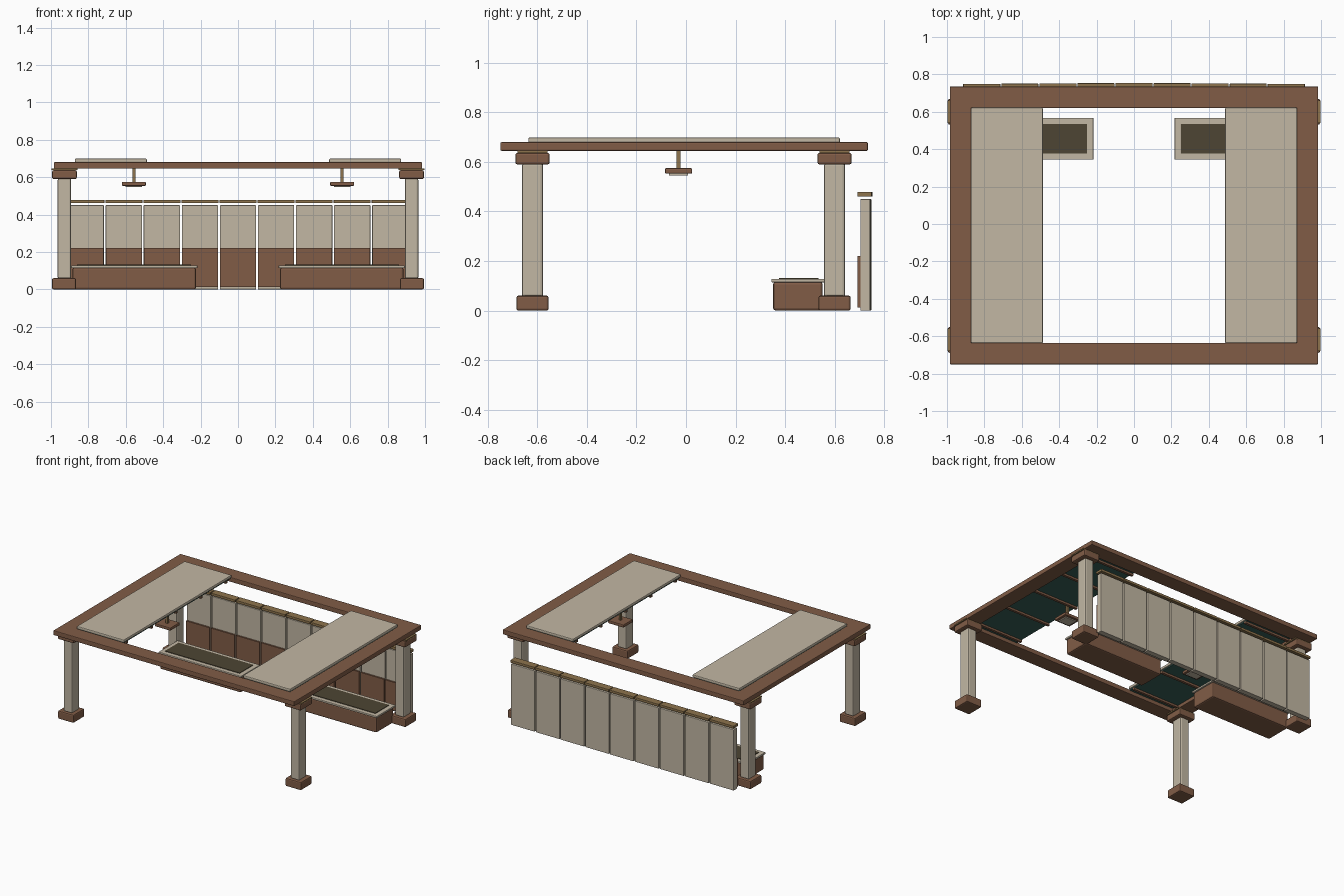
import bpy, bmesh
from mathutils import Vector

if "Cube" in bpy.data.objects:
    bpy.data.objects.remove(bpy.data.objects["Cube"])


def material(name, rgb):
    m = bpy.data.materials.new(name)
    m.diffuse_color = (*rgb, 1)
    m.use_nodes = True
    m.node_tree.nodes["Principled BSDF"].inputs["Base Color"].default_value = m.diffuse_color
    return m


BROWN = material("brown wood", (0.22, 0.108, 0.062))
CREAM = material("cream paint", (0.54, 0.475, 0.37))
TAN = material("tan trim", (0.27, 0.175, 0.075))
SOIL = material("dark soil", (0.075, 0.06, 0.033))
TEAL = material("dark teal glass", (0.04, 0.115, 0.10))


def finish(name, bm, mat, bevel):
    bmesh.ops.recalc_face_normals(bm, faces=bm.faces)
    me = bpy.data.meshes.new(name)
    bm.to_mesh(me)
    bm.free()
    me.materials.append(mat)
    ob = bpy.data.objects.new(name, me)
    bpy.context.collection.objects.link(ob)
    if bevel:
        mod = ob.modifiers.new("edge bevel", "BEVEL")
        mod.width = bevel
        mod.segments = 2
        mod.limit_method = "ANGLE"
    return ob


def box(name, xs, ys, zs, mat, bevel=0.0):
    bm = bmesh.new()
    bmesh.ops.create_cube(bm, size=1)
    for v in bm.verts:
        v.co = Vector([(a + b) / 2 + c * abs(b - a) for (a, b), c in zip((xs, ys, zs), v.co)])
    return finish(name, bm, mat, bevel)


def cbox(name, x, y, hx, hy, zs, mat, bevel=0.0):
    return box(name, (x - hx, x + hx), (y - hy, y + hy), zs, mat, bevel)


def ring(name, xs, ys, zs, wx, wy, mat, bevel):
    """Rectangular frame with an open centre."""
    bm = bmesh.new()
    def loop(dx, dy, z):
        return [bm.verts.new((x, y, z)) for x, y in (
            (xs[0] + dx, ys[0] + dy), (xs[1] - dx, ys[0] + dy),
            (xs[1] - dx, ys[1] - dy), (xs[0] + dx, ys[1] - dy))]
    loops = [loop(0, 0, zs[0]), loop(0, 0, zs[1]), loop(wx, wy, zs[1]), loop(wx, wy, zs[0])]
    for k in range(4):
        a, b = loops[k], loops[(k + 1) % 4]
        for i in range(4):
            j = (i + 1) % 4
            bm.faces.new((a[i], a[j], b[j], b[i]))
    return finish(name, bm, mat, bevel)


# Roof frame
ring("roof_frame", (-0.985, 0.985), (-0.75, 0.735), (0.645, 0.68), 0.115, 0.115, BROWN, 0.005)

for s, side in ((-1, "left"), (1, "right")):
    def span(a, b):
        return (min(s * a, s * b), max(s * a, s * b))

    # Corner posts
    for y, end in ((-0.62, "front"), (0.60, "back")):
        tag = f"{end}_{side}"
        cbox(f"post_base_{tag}", s * 0.93, y, 0.064, 0.065, (0, 0.06), BROWN, 0.008)
        cbox(f"post_{tag}", s * 0.928, y, 0.036, 0.043, (0.055, 0.595), CREAM, 0.010)
        cbox(f"post_capital_{tag}", s * 0.928, y, 0.066, 0.069, (0.59, 0.637), BROWN, 0.008)
        cbox(f"capital_plate_{tag}", s * 0.928, y, 0.070, 0.06, (0.637, 0.646), TAN)

    # Roof panel, its glass underside and rafters
    box(f"roof_panel_{side}", span(0.487, 0.872), (-0.637, 0.622), (0.678, 0.699), CREAM, 0.006)
    box(f"roof_glass_{side}", span(0.495, 0.87), (-0.632, 0.618), (0.670, 0.678), TEAL)
    for i in range(5):
        y = -0.59 + i * 0.29
        cbox(f"rafter_{side}_{i + 1}", s * 0.682, y, 0.19, 0.009, (0.655, 0.671), BROWN)

    # Hanging lamp
    x, y = s * 0.557, -0.03
    cbox(f"lamp_rod_{side}", x, y, 0.008, 0.008, (0.57, 0.672), TAN)
    cbox(f"lamp_shade_{side}", x, y, 0.064, 0.055, (0.553, 0.575), BROWN, 0.005)
    cbox(f"lamp_light_{side}", x, y, 0.045, 0.038, (0.546, 0.554), CREAM)

    # Planter
    box(f"planter_body_{side}", span(0.225, 0.885), (0.352, 0.552), (0, 0.116), BROWN, 0.010)
    ring(f"planter_rim_{side}", span(0.217, 0.892), (0.345, 0.567), (0.114, 0.128), 0.036, 0.034, CREAM, 0.003)
    box(f"planter_soil_{side}", span(0.25, 0.86), (0.376, 0.535), (0.114, 0.132), SOIL)

# Back fence: nine boards with a lower front board and a cap
for i in range(9):
    x = (i - 4) * 0.2035
    d = 0.005 * (1 - abs(i - 4) / 4)
    cbox(f"fence_board_{i + 1}", x, 0.724 + d, 0.097, 0.02, (0, 0.45), CREAM, 0.003)
    cbox(f"fence_lower_board_{i + 1}", x, 0.699 + d, 0.096, 0.007, (0.012, 0.22), BROWN)
    cbox(f"fence_cap_{i + 1}", x, 0.721 + d, 0.099, 0.028, (0.461, 0.479), TAN, 0.002)
